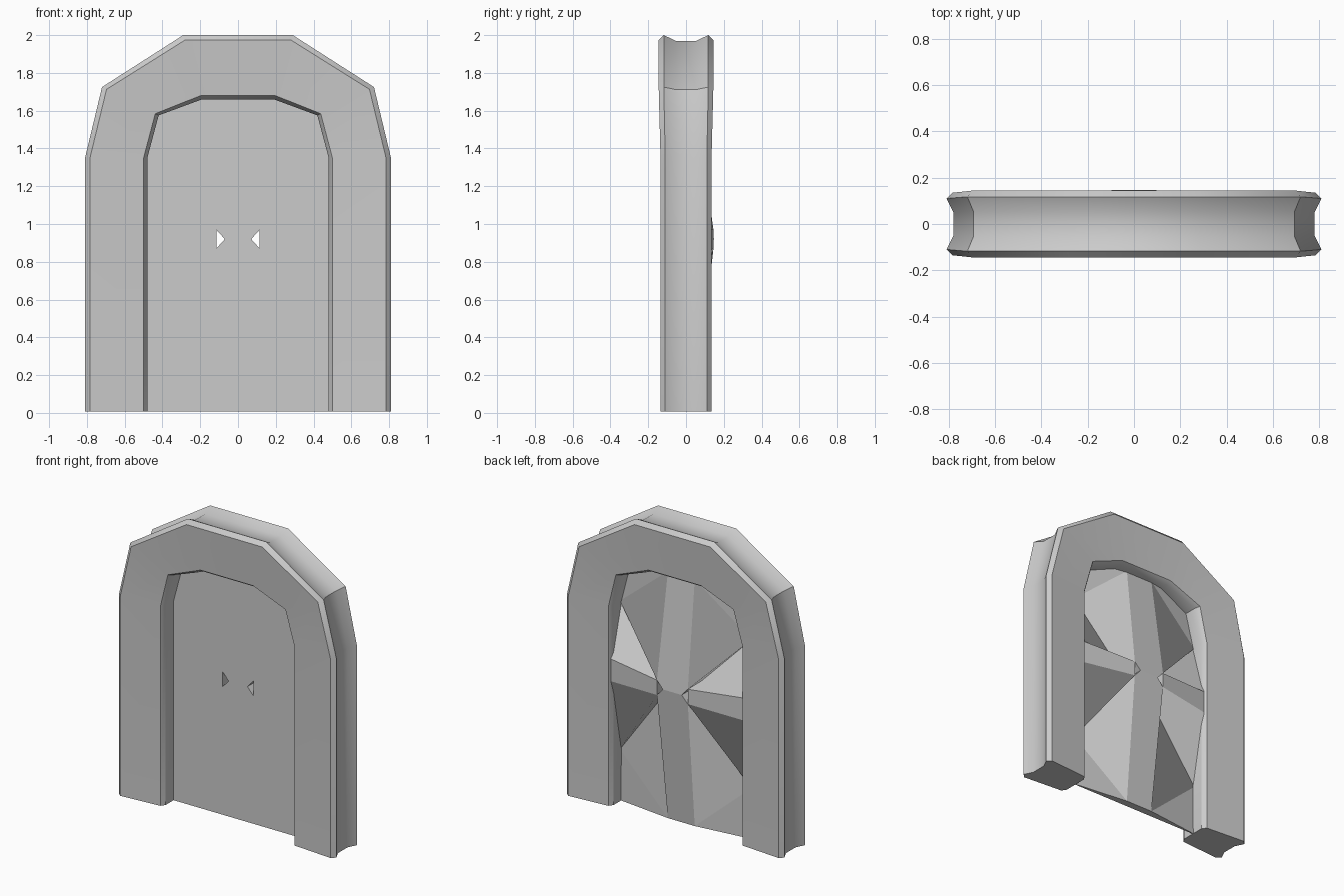
import bpy, bmesh, math

if "Cube" in bpy.data.objects:
    bpy.data.objects.remove(bpy.data.objects["Cube"])


def make_object(name, bm):
    bmesh.ops.recalc_face_normals(bm, faces=bm.faces)
    mesh = bpy.data.meshes.new(name)
    bm.to_mesh(mesh)
    bm.free()
    ob = bpy.data.objects.new(name, mesh)
    bpy.context.collection.objects.link(ob)
    return ob


# Arched frame: a moulded section swept along inner and outer arch corners
# (outer x, outer z, inner x, inner z, depth scale)
half = [(.81, .008, .48, .008, 1), (.81, 1.35, .48, 1.35, 1),
        (.72, 1.725, .42, 1.575, 1.07), (.29, 2.0, .19, 1.66, 1.07)]
stations = half + [(-a, b, -c, d, s) for a, b, c, d, s in reversed(half)]
# section: t runs from inner (0) to outer (1) edge, with depth y
section = [(.92, -.135), (1, -.11), (.91, -.05), (.91, .05), (1, .11),
           (.92, .135), (.06, .113), (0, .085), (0, -.085), (.06, -.113)]
bm = bmesh.new()
rings = []
for ox, oz, ix, iz, s in stations:
    rings.append([bm.verts.new((ix + (ox - ix) * t, y * s, iz + (oz - iz) * t))
                  for t, y in section])
n = len(section)
for a, b in zip(rings, rings[1:]):
    for i in range(n):
        j = (i + 1) % n
        bm.faces.new((a[i], a[j], b[j], b[i]))
bm.faces.new(rings[0])
bm.faces.new(rings[-1])
frame = make_object("arched_frame", bm)
bpy.context.view_layer.objects.active = frame
frame.select_set(True)
bpy.ops.object.shade_smooth_by_angle(angle=math.radians(35))

# Door: flat front; the back is four tapered ridges meeting in the middle,
# parted by diagonal valleys, with two small through holes.
# One half of the back as (x, y, z):
P = dict(v=(.07, .147, .92), hl=(.115, .145, .87), hu=(.115, .145, .97),
         dl=(.115, .002, .87), du=(.115, .002, .97),
         bl=(.1, .05, .008), cb=(.49, .004, .008), cl=(.49, .002, .35),
         sl=(.49, .1, .845), su=(.49, .1, .995), cu=(.49, .002, 1.35),
         ca=(.43, .004, 1.578), ct=(.19, .035, 1.67), tu=(.1, .05, 1.67))
sides = ["bl cb cl", "bl cl dl hl", "cl sl hl dl", "sl su hu hl",
         "su cu du hu", "cu ca tu", "ca ct tu", "cu tu hu du"]
front = ["bl cb cl dl", "cl sl su cu du dl", "cu ca ct tu du"]
bm = bmesh.new()
cache = {}


def vert(key, side, flat):
    x, y, z = P[key]
    co = (round(side * x, 4), 0 if flat else y, z)
    if co not in cache:
        cache[co] = bm.verts.new(co)
    return cache[co]


for s in (1, -1):
    for tiles, flat in ((sides, False), (front, True)):
        for t in tiles:
            bm.faces.new([vert(k, s, flat) for k in t.split()])
    # walls of the triangular hole
    for a, b in (("hl", "v"), ("v", "hu"), ("hu", "hl")):
        bm.faces.new((vert(a, s, False), vert(b, s, False),
                      vert(b, s, True), vert(a, s, True)))
    # outer rim
    rim = "bl cb cl sl su cu ca ct tu".split()
    for a, b in zip(rim, rim[1:]):
        bm.faces.new((vert(a, s, False), vert(b, s, False),
                      vert(b, s, True), vert(a, s, True)))
# vertical ridge strips, front centre and rim ends shared by both halves
for end, inner in (("bl", "hl"), ("tu", "hu")):
    for flat in (False, True):
        bm.faces.new([vert(end, 1, flat), vert(inner, 1, flat), vert("v", 1, flat),
                      vert("v", -1, flat), vert(inner, -1, flat), vert(end, -1, flat)])
    bm.faces.new((vert(end, 1, False), vert(end, -1, False),
                  vert(end, -1, True), vert(end, 1, True)))
make_object("door_panel", bm)
